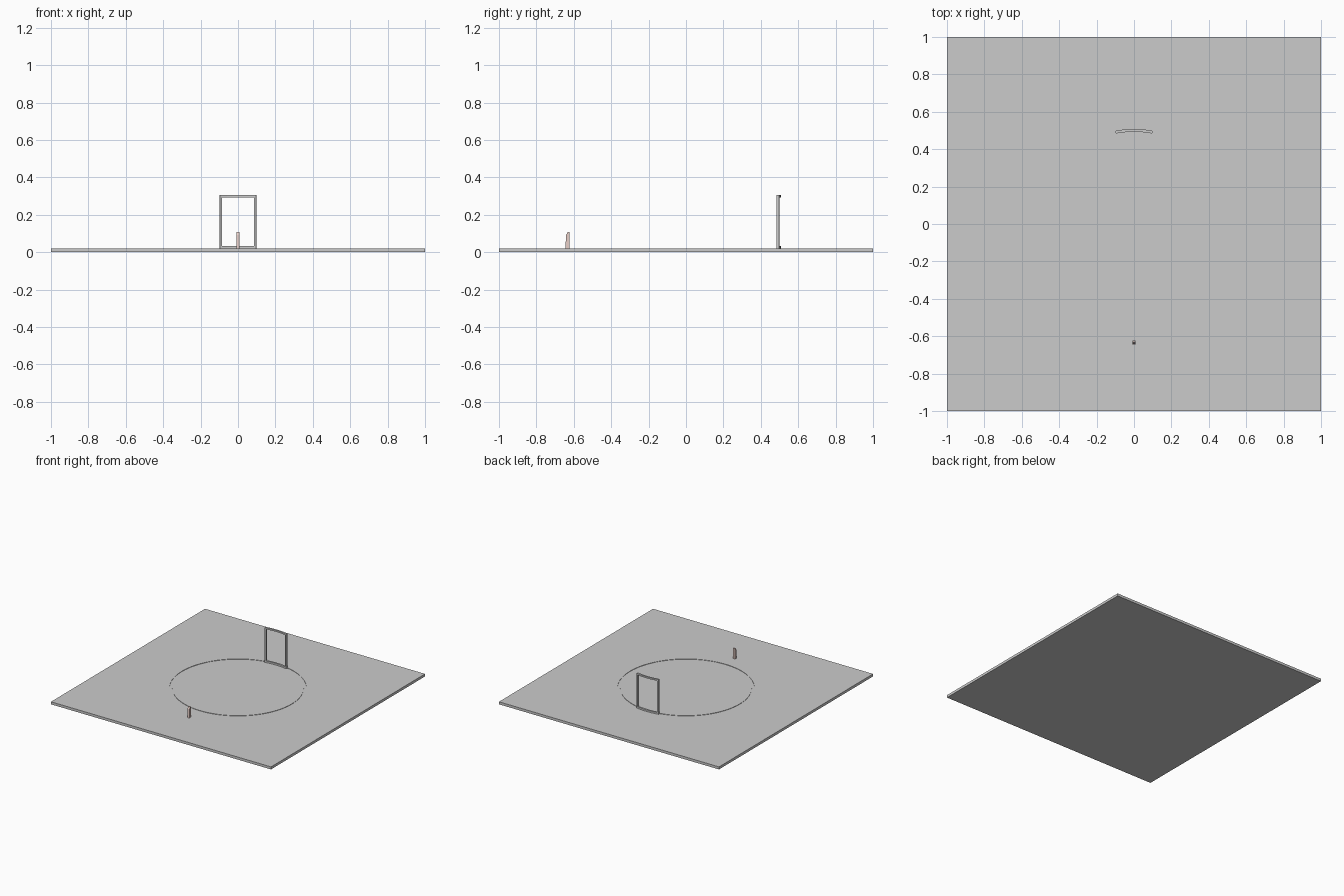
import bpy, bmesh
from math import sin, cos, pi, radians

if "Cube" in bpy.data.objects:
    bpy.data.objects.remove(bpy.data.objects["Cube"])

TOP = 0.021


def make(name, bm):
    bmesh.ops.recalc_face_normals(bm, faces=bm.faces)
    me = bpy.data.meshes.new(name)
    bm.to_mesh(me)
    bm.free()
    ob = bpy.data.objects.new(name, me)
    bpy.context.collection.objects.link(ob)
    return ob


def arc_block(name, r0, r1, a0, a1, z0, z1, n, closed=False):
    """Rectangular section swept round z; angles are measured from +y."""
    bm = bmesh.new()
    rows = []
    for i in range(n if closed else n + 1):
        a = a0 + (a1 - a0) * i / n
        rows.append([bm.verts.new((r * sin(a), r * cos(a), z))
                     for r, z in ((r0, z0), (r1, z0), (r1, z1), (r0, z1))])
    for i in range(n):
        p, q = rows[i], rows[(i + 1) % len(rows)]
        for k in range(4):
            j = (k + 1) % 4
            bm.faces.new((p[k], p[j], q[j], q[k]))
    if not closed:
        bm.faces.new(rows[0])
        bm.faces.new(rows[-1])
    return make(name, bm)


# floor slab
bm = bmesh.new()
bmesh.ops.create_cube(bm, size=1)
for v in bm.verts:
    v.co.x *= 2
    v.co.y *= 2
    v.co.z = (v.co.z + 0.5) * TOP
slab = make("floor_slab", bm)

# shallow circular track cut into the slab
cutter = arc_block("track_cutter", 0.49, 0.51, 0, 2 * pi, TOP - 0.003, TOP + 0.02, 96, True)
cutter.hide_render = True
cutter.hide_viewport = True
cut = slab.modifiers.new("track", 'BOOLEAN')
cut.operation = 'DIFFERENCE'
cut.solver = 'EXACT'
cut.object = cutter

# curved door frame standing on the track
R0, R1 = 0.493, 0.508
HALF, POST = radians(11.35), radians(1.3)
BASE, HEAD, BAR = TOP - 0.003, 0.305, 0.012
for side, s in (("left", -1), ("right", 1)):
    arc_block("frame_post_" + side, R0, R1, s * (HALF - POST), s * HALF, BASE, HEAD, 1)
arc_block("frame_top_bar", R0, R1, -HALF + POST, HALF - POST, HEAD - BAR, HEAD, 6)
arc_block("frame_bottom_bar", R0, R1, -HALF + POST, HALF - POST, BASE, TOP + BAR, 6)

# small upright post with a sloped face
profile = [(-0.645, TOP), (-0.624, TOP), (-0.624, 0.108), (-0.632, 0.108), (-0.641, 0.093)]
bm = bmesh.new()
face = bm.faces.new([bm.verts.new((-0.009, y, z)) for y, z in profile])
ext = bmesh.ops.extrude_face_region(bm, geom=[face])
for v in ext["geom"]:
    if isinstance(v, bmesh.types.BMVert):
        v.co.x = 0.009
post = make("control_post", bm)
mat = bpy.data.materials.new("pale_pink")
mat.diffuse_color = (0.8, 0.62, 0.57, 1)
mat.use_nodes = True
mat.node_tree.nodes["Principled BSDF"].inputs["Base Color"].default_value = mat.diffuse_color
post.data.materials.append(mat)
